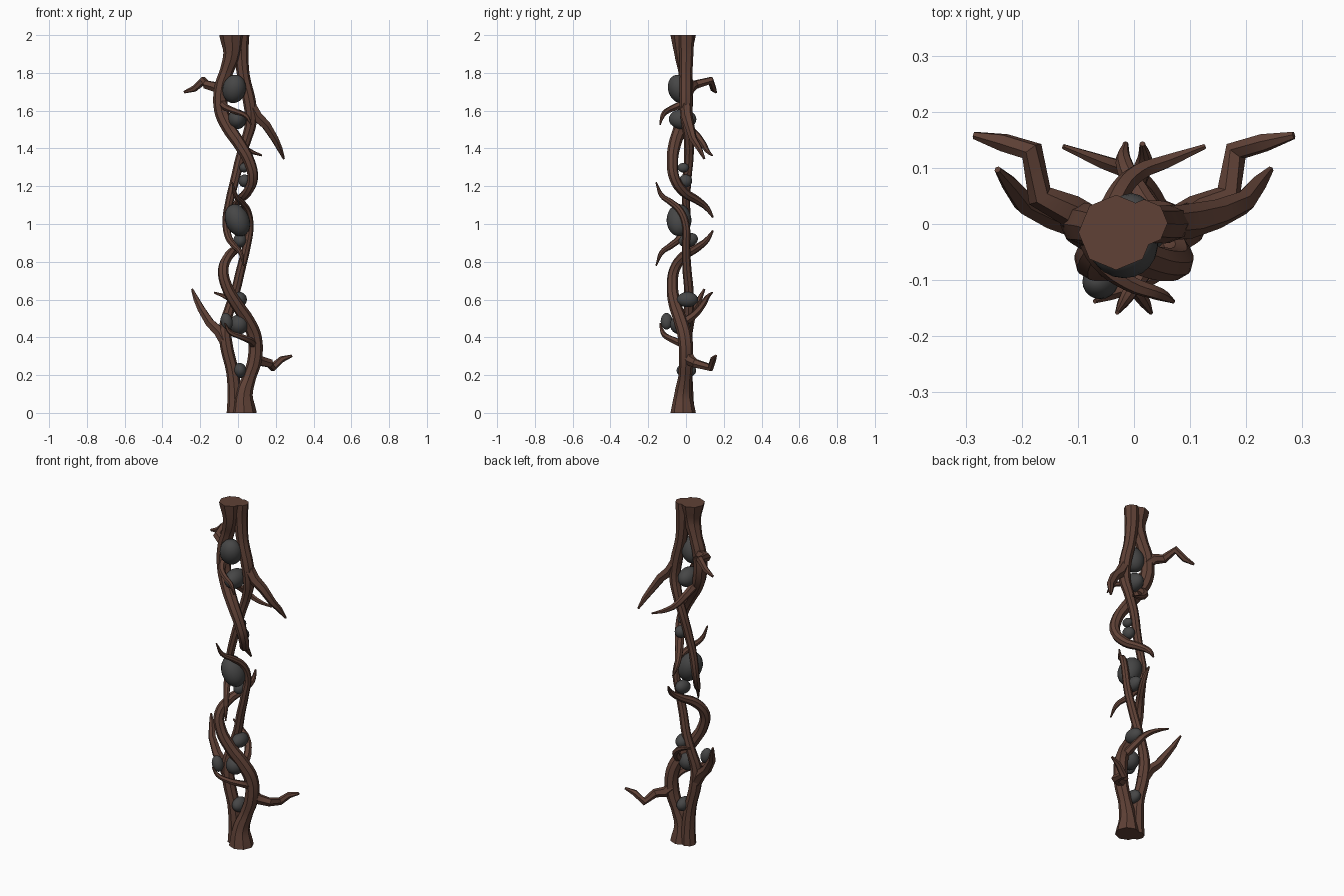
import bpy
import math
from mathutils import Matrix, Vector

cube = bpy.data.objects.get("Cube")
if cube:
    bpy.data.objects.remove(cube)


def material(name, colour):
    mat = bpy.data.materials.new(name)
    mat.use_nodes = True
    mat.diffuse_color = colour
    shader = next(n for n in mat.node_tree.nodes if n.type == 'BSDF_PRINCIPLED')
    shader.inputs["Base Color"].default_value = colour
    shader.inputs["Roughness"].default_value = 0.9
    return mat


bark = material("brown bark", (0.115, 0.053, 0.037, 1))
rock = material("dark grey stone", (0.062, 0.062, 0.062, 1))

# Half turn about the y axis at mid height: the upper vines repeat the lower ones
half_turn = (Matrix.Translation((0, 0, 1)) @ Matrix.Rotation(math.pi, 4, 'Y')
             @ Matrix.Translation((0, 0, -1)))


def select_only(obj):
    bpy.ops.object.select_all(action='DESELECT')
    obj.select_set(True)
    bpy.context.view_layer.objects.active = obj


def vine(name, points, steps=4, sides=8, kinked=False):
    """Tapered tube through (x, y, z, radius) points, plus its half-turned twin."""
    curve = bpy.data.curves.new(name, 'CURVE')
    curve.dimensions = '3D'
    curve.bevel_depth = 1.0
    curve.bevel_resolution = sides // 2 - 2
    curve.use_fill_caps = True
    curve.resolution_u = 1 if kinked else steps
    spline = curve.splines.new('BEZIER')
    spline.bezier_points.add(len(points) - 1)
    for bp, (x, y, z, r) in zip(spline.bezier_points, points):
        bp.co = (x, y, z)
        bp.radius = r
        bp.handle_left_type = bp.handle_right_type = 'VECTOR' if kinked else 'AUTO'
    obj = bpy.data.objects.new("lower_" + name, curve)
    bpy.context.collection.objects.link(obj)
    select_only(obj)
    bpy.ops.object.convert(target='MESH')
    obj = bpy.context.view_layer.objects.active
    obj.data.materials.clear()
    obj.data.materials.append(bark)
    bpy.ops.object.shade_smooth_by_angle(angle=math.radians(40))
    twin = obj.copy()
    twin.data = obj.data.copy()
    twin.name = "upper_" + name
    twin.data.transform(half_turn)
    bpy.context.collection.objects.link(twin)


def stone(name, centre, radii, tilt=(0, 0, 0)):
    bpy.ops.mesh.primitive_uv_sphere_add(segments=20, ring_count=12, radius=1,
                                         location=centre,
                                         rotation=[math.radians(a) for a in tilt])
    obj = bpy.context.object
    obj.name = name
    obj.scale = radii
    obj.data.materials.append(rock)
    bpy.ops.object.shade_smooth()


# Main twisting stems
vine("thick_stem", [
    (.032, -.015, 0, .067), (.032, -.015, .1, .046), (.06, -.005, .19, .036),
    (.088, 0, .28, .038), (.088, -.005, .4, .038), (.05, -.03, .49, .036),
    (-.01, -.06, .58, .033), (-.06, -.072, .67, .03), (-.078, -.06, .76, .028),
    (-.05, -.012, .83, .026), (-.005, .06, .875, .021), (.018, .11, .915, .015),
    (.015, .143, .965, .005)])
vine("thin_stem", [
    (-.018, .002, 0, .042), (-.018, .002, .1, .037), (-.03, 0, .22, .033),
    (-.062, 0, .36, .034), (-.068, .005, .46, .031), (-.045, .015, .55, .027),
    (-.012, .015, .65, .025), (.015, .005, .76, .024), (.045, 0, .88, .022),
    (.062, 0, .99, .02), (.05, -.03, 1.07, .019), (.02, -.08, 1.115, .017),
    (-.012, -.128, 1.15, .013), (-.03, -.158, 1.22, .004)])

# Heavy side branches with angular kinks
vine("crooked_branch", [
    (.085, 0, .31, .036), (.115, .025, .275, .029), (.168, .05, .262, .024),
    (.182, .13, .24, .021), (.232, .145, .284, .017), (.285, .158, .302, .007)],
    sides=6, kinked=True)
vine("long_branch", [
    (-.055, 0, .35, .03), (-.1, .005, .43, .031), (-.15, .018, .478, .026),
    (-.195, .038, .55, .021), (-.22, .07, .6, .016), (-.243, .097, .655, .006)],
    sides=6, kinked=True)

# Small curling twigs
vine("front_twig", [
    (.085, -.01, .36, .022), (.06, -.065, .385, .018), (.01, -.105, .405, .015),
    (-.045, -.125, .43, .012), (-.07, -.138, .475, .004)], sides=6)
vine("back_twig", [
    (.05, -.01, .48, .024), (.03, .05, .525, .02), (-.005, .09, .575, .017),
    (-.06, .112, .612, .013), (-.126, .138, .637, .005)], sides=6)

# Stones held between the stems
stone("top_stone", (-.02, -.035, 1.715), (.062, .06, .077), (18, 12, 0))
stone("upper_stone", (-.005, -.018, 1.555), (.05, .073, .053))
stone("small_upper_stone", (.035, -.003, 1.228), (.032, .036, .034))
stone("pebble", (.032, -.015, 1.298), (.025, .03, .025))
stone("middle_stone", (-.003, -.037, 1.02), (.063, .066, .088), (0, -22, 0))
stone("lower_middle_stone", (.012, .012, .915), (.036, .052, .038), (15, 0, 0))
stone("lower_stone", (.008, .008, .6), (.039, .056, .04))
stone("cradle_stone", (.005, -.03, .468), (.05, .055, .053))
stone("outer_stone", (-.06, -.103, .485), (.031, .031, .045), (0, -15, 0))
stone("bottom_stone", (.01, .002, .225), (.035, .052, .04), (0, -15, 0))
